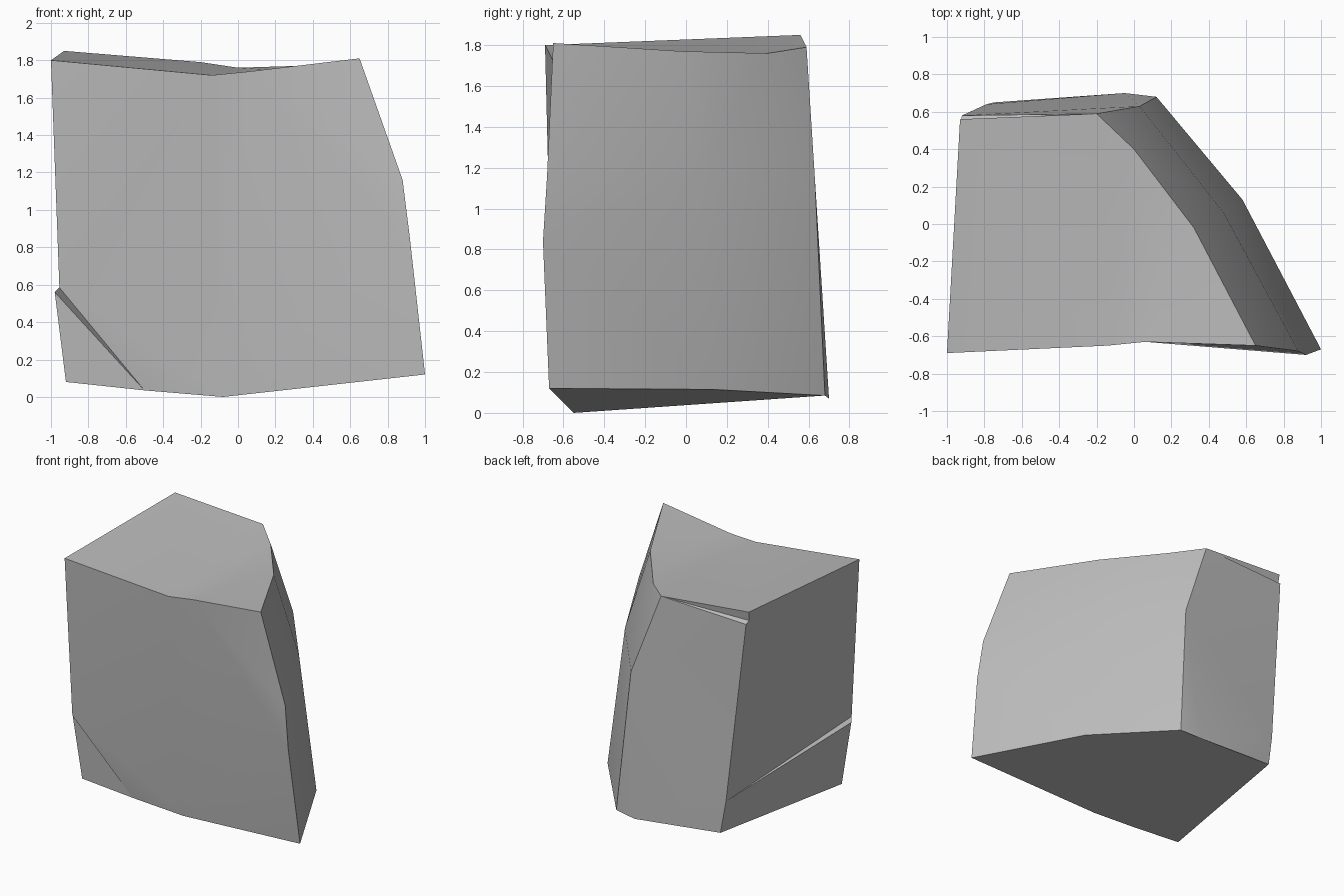
import bpy
import bmesh

cube = bpy.data.objects.get("Cube")
if cube:
    bpy.data.objects.remove(cube, do_unlink=True)

# Single stone colour
stone = bpy.data.materials.new("stone_grey")
stone.use_nodes = True
colour = (0.5, 0.5, 0.5, 1)
stone.diffuse_color = colour
stone.node_tree.nodes["Principled BSDF"].inputs["Base Color"].default_value = colour

bm = bmesh.new()
corners = {}


def corner(name, x, y, z):
    corners[name] = bm.verts.new((x, y, z))


def facet(names):
    bm.faces.new([corners[name] for name in names.split()])


# Dipped top rim, from the front left around to the back
corner("top_west", -1, -.69, 1.8)
corner("top_dip", -.14, -.65, 1.72)
corner("top_nick", .06, -.63, 1.74)
corner("top_east", .65, -.65, 1.81)
corner("top_flank", .32, -.02, 1.77)
corner("top_bevel", 0, .4, 1.76)
corner("top_back", -.2, .59, 1.79)
corner("top_peak", -.93, .56, 1.85)
corner("top_ridge", .15, -.42, 1.75)

# Bend line around the broken flank
corner("bend_front", .88, -.68, 1.16)
corner("bend_flank", .48, .06, 1.16)
corner("bend_back", .03, .63, 1.16)
corner("bulge", .92, -.7, .84)

# Base rim
corner("base_west", -.92, -.59, .08)
corner("base_chip", -.5, -.57, .035)
corner("base_low", -.08, -.55, 0)
corner("base_east", 1, -.67, .12)
corner("base_flank", .58, .13, .115)
corner("base_bevel", .12, .68, .085)
corner("base_back", -.05, .7, .07)
corner("base_rear", -.75, .65, .13)

# Crack around the lower corner, and the ledge under the peak
corner("crack_upper", -.955, -.66, .585)
corner("crack_lower", -.98, -.62, .56)
corner("crack_end", -.79, .64, .38)
corner("ledge_in", -.925, .55, 1.78)
corner("ledge_out", -.92, .58, 1.76)

# Front
facet("top_west crack_upper top_dip")
facet("crack_upper base_low top_dip")
facet("top_dip base_low top_nick")
facet("top_nick base_low bulge")
facet("base_low base_east bulge")
facet("top_nick bulge bend_front")
facet("top_nick bend_front top_east")

# Cracked front corner
facet("crack_upper base_chip base_low")
facet("crack_upper crack_lower base_chip")
facet("crack_lower base_west base_chip")

# Side with the crack
facet("top_west top_peak ledge_in ledge_out crack_end crack_upper")
facet("crack_upper crack_end crack_lower")
facet("crack_lower crack_end base_rear base_west")

# Back with its narrow ledge
facet("top_peak top_back ledge_in")
facet("ledge_in top_back ledge_out")
facet("top_back bend_back ledge_out")
facet("ledge_out bend_back crack_end")
facet("bend_back base_back crack_end")
facet("crack_end base_back base_rear")
facet("bend_back base_bevel base_back")

# Slanted flank
facet("top_east bend_front bend_flank top_flank")
facet("top_flank bend_flank top_bevel")
facet("top_bevel bend_flank bend_back")
facet("top_bevel bend_back top_back")
facet("bend_front bulge base_east base_flank bend_flank")
facet("bend_flank base_flank base_bevel bend_back")

# Top
facet("top_west top_dip top_peak")
facet("top_dip top_back top_peak")
facet("top_dip top_bevel top_back")
facet("top_dip top_ridge top_bevel")
facet("top_dip top_nick top_ridge")
facet("top_nick top_east top_ridge")
facet("top_ridge top_east top_flank")
facet("top_ridge top_flank top_bevel")

# Base
facet("base_west base_rear base_back base_bevel base_flank base_east base_low base_chip")

bmesh.ops.recalc_face_normals(bm, faces=bm.faces)
mesh = bpy.data.meshes.new("rock_block")
bm.to_mesh(mesh)
bm.free()
mesh.materials.append(stone)

rock = bpy.data.objects.new("rock_block", mesh)
bpy.context.collection.objects.link(rock)
bpy.ops.object.select_all(action="DESELECT")
rock.select_set(True)
bpy.context.view_layer.objects.active = rock
bpy.ops.object.shade_smooth_by_angle(angle=0.52)
